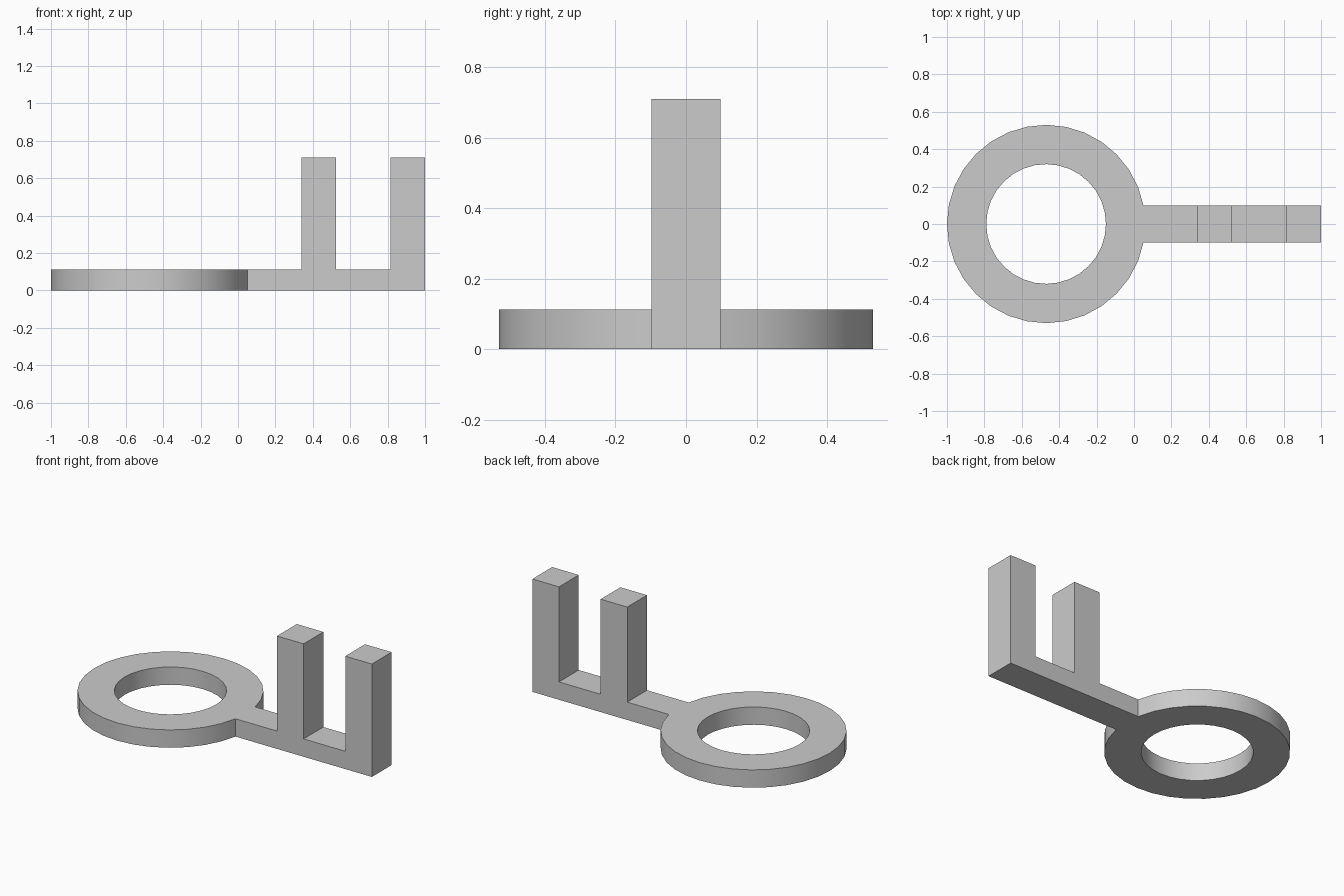
import bpy, bmesh
from math import pi, sin, cos, asin

if "Cube" in bpy.data.objects:
    bpy.data.objects.remove(bpy.data.objects["Cube"])

CENTRE, OUTER, INNER = -0.47, 0.53, 0.32
THICK, HALF, TOP = 0.112, 0.098, 0.71
START = asin(HALF / OUTER)             # angle where the bar meets the ring
JOIN = CENTRE + OUTER * cos(START)     # x of the flat joint

grey = bpy.data.materials.new("plain grey")
grey.use_nodes = True
colour = (0.6, 0.6, 0.6, 1)
grey.diffuse_color = colour
grey.node_tree.nodes["Principled BSDF"].inputs["Base Color"].default_value = colour


def finish(bm, name):
    bmesh.ops.recalc_face_normals(bm, faces=bm.faces)
    mesh = bpy.data.meshes.new(name)
    bm.to_mesh(mesh)
    bm.free()
    mesh.materials.append(grey)
    obj = bpy.data.objects.new(name, mesh)
    bpy.context.collection.objects.link(obj)
    return obj


# Flat ring, left open where the bar joins it
bm = bmesh.new()
steps = 30
angles = [START + (2 * pi - 2 * START) * i / steps for i in range(steps + 1)] + [2 * pi]
sections = []
for i, a in enumerate(angles):
    ox = JOIN if i > steps else CENTRE + OUTER * cos(a)
    corners = [(CENTRE + INNER * cos(a), INNER * sin(a)), (ox, OUTER * sin(a))]
    sections.append([bm.verts.new((x, y, z)) for z in (0, THICK) for x, y in corners])
for i, s in enumerate(sections):
    t = sections[(i + 1) % len(sections)]
    walls = [(0, 1), (2, 3), (0, 2)]
    if i < steps:
        walls.append((1, 3))
    for p, q in walls:
        bm.faces.new((s[p], s[q], t[q], t[p]))
ring = finish(bm, "ring_handle")
bpy.ops.object.select_all(action="DESELECT")
ring.select_set(True)
bpy.context.view_layer.objects.active = ring
bpy.ops.object.shade_smooth_by_angle(angle=pi / 6)

# Bar with two upright prongs, extruded from one side profile
profile = [(JOIN, 0), (1, 0), (1, TOP), (0.815, TOP), (0.815, THICK),
           (0.525, THICK), (0.525, TOP), (0.34, TOP), (0.34, THICK), (JOIN, THICK)]
bm = bmesh.new()
front, back = [[bm.verts.new((x, y, z)) for x, z in profile] for y in (-HALF, HALF)]
bm.faces.new(front)
bm.faces.new(back)
for i in range(len(profile) - 1):      # the end at the joint stays open
    bm.faces.new((front[i], front[i + 1], back[i + 1], back[i]))
finish(bm, "pronged_bar")
